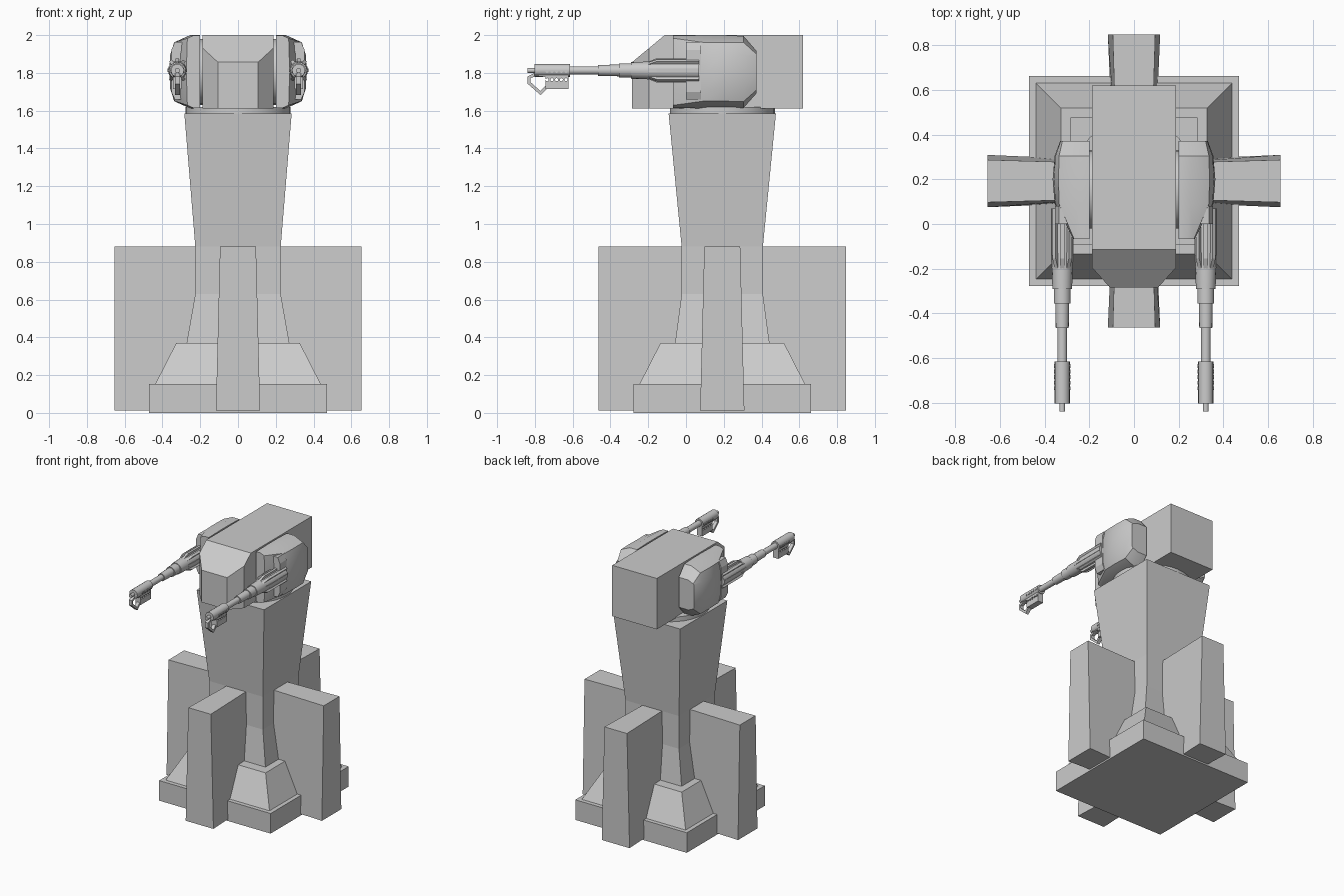
import bpy, bmesh
from math import sin, cos, pi, radians
from mathutils import Vector

if "Cube" in bpy.data.objects:
    bpy.data.objects.remove(bpy.data.objects["Cube"])

CY = 0.192   # centre of the tower in y
GX, GZ = 0.321, 1.813   # gun axis


def finish(name, bm, mirror=False, smooth=False):
    bmesh.ops.recalc_face_normals(bm, faces=bm.faces)
    me = bpy.data.meshes.new(name)
    bm.to_mesh(me)
    bm.free()
    ob = bpy.data.objects.new(name, me)
    bpy.context.collection.objects.link(ob)
    if smooth:
        bpy.ops.object.select_all(action='DESELECT')
        ob.select_set(True)
        bpy.context.view_layer.objects.active = ob
        bpy.ops.object.shade_smooth_by_angle(angle=radians(32))
    if mirror:
        ob.modifiers.new("mirror", 'MIRROR')
    return ob


def add_loft(bm, rings):
    vs = [[bm.verts.new(p) for p in r] for r in rings]
    n = len(vs[0])
    for a, b in zip(vs, vs[1:]):
        for i in range(n):
            j = (i + 1) % n
            bm.faces.new((a[i], a[j], b[j], b[i]))
    bm.faces.new(vs[0][::-1])
    bm.faces.new(vs[-1])


def loft(name, rings, **kw):
    bm = bmesh.new()
    add_loft(bm, rings)
    return finish(name, bm, **kw)


def rect(z, hx, hy, y=CY):
    return [(-hx, y - hy, z), (hx, y - hy, z), (hx, y + hy, z), (-hx, y + hy, z)]


def disc(c, r, axis, n=20):
    x, y, z = c
    pts = [(r * cos(2 * pi * i / n), r * sin(2 * pi * i / n)) for i in range(n)]
    if axis == 'x':
        return [(x, y + a, z + b) for a, b in pts]
    if axis == 'y':
        return [(x + a, y, z + b) for a, b in pts]
    return [(x + a, y + b, z) for a, b in pts]


def side_profile(x0, x1, yz):
    return [[(x, y, z) for y, z in yz] for x in (x0, x1)]


# Stepped base and tapering column
loft("base_slab", [rect(0, .47, .47), rect(.153, .47, .47)])
loft("base_slope", [rect(.153, .438, .438), rect(.37, .327, .327)])
loft("column", [rect(.37, .272, .25), rect(.63, .226, .215),
                rect(.88, .226, .215), rect(1.585, .284, .284)])

# Four buttress fins around the column
bm = bmesh.new()
for k in range(4):
    c, s = cos(k * pi / 2), sin(k * pi / 2)
    rings = []
    for z, wi, wo in ((.012, .095, .117), (.88, .08, .095)):
        ring = [(.15, -wi), (.655, -wo), (.655, wo), (.15, wi)]
        rings.append([(u * c - v * s, CY + u * s + v * c, z) for u, v in ring])
    add_loft(bm, rings)
finish("buttress_fins", bm)

# Turntable and head block with a sloped brow
loft("turntable", [disc((0, CY, 1.58), .278, 'z', 32), disc((0, CY, 1.62), .278, 'z', 32)], smooth=True)
plan = [(-.188, .62), (-.188, -.195), (-.107, -.285), (.107, -.285), (.188, -.195), (.188, .62)]
bm = bmesh.new()
add_loft(bm, [[(x, y, z) for x, y in plan] for z in (1.612, 2.0)])
cut = bmesh.ops.bisect_plane(bm, geom=bm.verts[:] + bm.edges[:] + bm.faces[:],
                             plane_co=(0, -.113, 2.0), plane_no=Vector((0, -.143, .172)), clear_outer=True)
bmesh.ops.holes_fill(bm, edges=[e for e in bm.edges if e.is_boundary], sides=0)
finish("head", bm)

# Side pods, lofted front to back
loft("pod_pivot", [disc((x, .155, 1.805), .175, 'x', 24) for x in (.18, .21)], mirror=True, smooth=True)


def pod_ring(y, xo, bulge, z0, z1, ch):
    m = (z0 + z1) / 2
    return [(x, y, z) for x, z in (
        (.2, z0), (xo - ch, z0), (xo, z0 + ch * .45), (xo + bulge * .8, m - .09), (xo + bulge, m),
        (xo + bulge * .8, m + .09), (xo, z1 - ch * .45), (xo - ch, z1), (.2, z1))]


loft("pod", [pod_ring(-.068, .268, .004, 1.615, 1.997, .03),
             pod_ring(.09, .335, .02, 1.612, 2.0, .085),
             pod_ring(.20, .338, .026, 1.612, 2.0, .085),
             pod_ring(.305, .335, .02, 1.615, 1.995, .075),
             pod_ring(.372, .32, .01, 1.69, 1.918, .04)], mirror=True, smooth=True)
loft("gun_bracket", [[(x, y, z) for x, z in ((.275, 1.66), (.335, 1.66), (.353, 1.70),
                                             (.353, 1.92), (.335, 1.963), (.275, 1.963))]
                     for y in (0, .08)], mirror=True)

# Gun: stepped barrel along y, as (y, radius)
steps = [(.07, .05), (-.10, .05), (-.29, .044), (-.29, .038), (-.355, .038), (-.355, .031),
         (-.465, .029), (-.465, .022), (-.615, .022), (-.615, .034), (-.803, .034),
         (-.803, .013), (-.838, .013)]
loft("barrel", [disc((GX, y, GZ), r, 'y', 16) for y, r in steps], mirror=True, smooth=True)

# Cooling ribs on the receiver
bm = bmesh.new()
for a in (0, 55, 90, 125, 180, 235, 270, 305):
    c, s = cos(radians(a)), sin(radians(a))
    top = .051 if a in (0, 180) else .064
    rings = []
    for y, r in ((.07, top), (-.155, top), (-.20, .046)):
        q = [(.03, -.009), (r, -.009), (r, .009), (.03, .009)]
        rings.append([(GX + u * c - v * s, y, GZ + u * s + v * c) for u, v in q])
    add_loft(bm, rings)
finish("receiver_ribs", bm, mirror=True)

# Muzzle housing with drilled vents
bm = bmesh.new()
hole_y = [-.735 + .025 * i for i in range(5)]
for y in hole_y:
    add_loft(bm, [disc((x, y, 1.764), .0085, 'x', 8) for x in (.2, .45)])
cutter = finish("vent_cutter", bm)
cutter.hide_render = True
cutter.hide_viewport = True
housing = loft("muzzle_housing", side_profile(GX - .022, GX + .022, [
    (-.80, 1.825), (-.80, 1.785), (-.745, 1.778), (-.745, 1.716), (-.622, 1.716), (-.622, 1.825)]))
mod = housing.modifiers.new("vents", 'BOOLEAN')
mod.operation = 'DIFFERENCE'
mod.solver = 'EXACT'
mod.object = cutter
housing.modifiers.new("mirror", 'MIRROR')
bm = bmesh.new()
for y in hole_y:
    add_loft(bm, [disc((x, y, 1.808), .0085, 'x', 8) for x in (GX - .037, GX + .037)])
finish("muzzle_studs", bm, mirror=True)

# Bent hook guard under the muzzle
loft("hook_guard", side_profile(GX - .013, GX + .013, [
    (-.80, 1.80), (-.838, 1.782), (-.838, 1.742), (-.77, 1.683), (-.728, 1.722), (-.742, 1.734),
    (-.772, 1.705), (-.822, 1.75), (-.822, 1.772), (-.795, 1.784)]), mirror=True)
